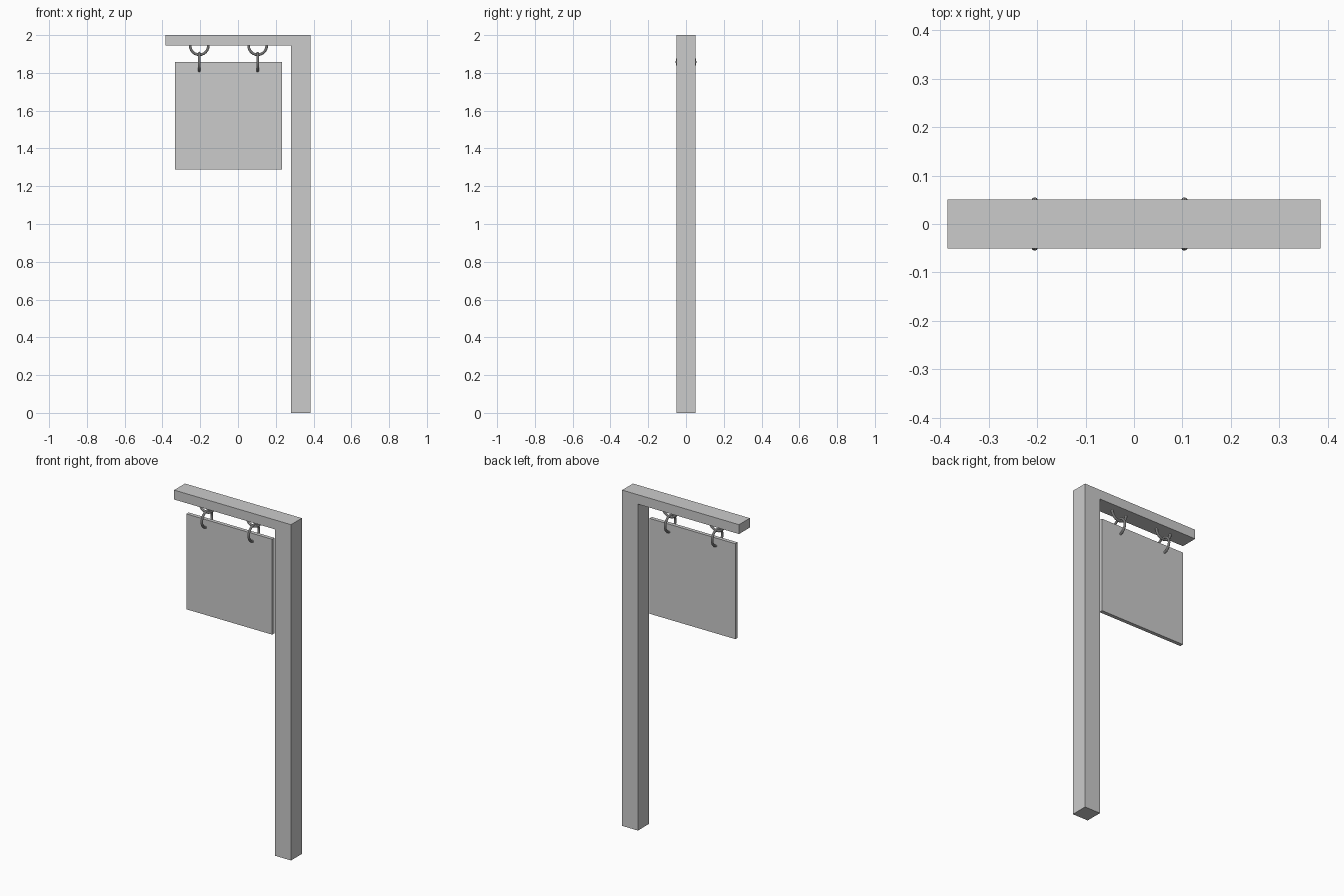
import bpy, bmesh, math

if "Cube" in bpy.data.objects:
    bpy.data.objects.remove(bpy.data.objects["Cube"])


def prism(name, outline, depth):
    """Extrude an (x, z) outline along y, centred on y = 0."""
    bm = bmesh.new()
    face = bm.faces.new([bm.verts.new((x, -depth / 2, z)) for x, z in outline])
    ext = bmesh.ops.extrude_face_region(bm, geom=[face])
    moved = [v for v in ext["geom"] if isinstance(v, bmesh.types.BMVert)]
    bmesh.ops.translate(bm, verts=moved, vec=(0, depth, 0))
    bmesh.ops.recalc_face_normals(bm, faces=bm.faces)
    mesh = bpy.data.meshes.new(name)
    bm.to_mesh(mesh)
    bm.free()
    obj = bpy.data.objects.new(name, mesh)
    bpy.context.collection.objects.link(obj)
    return obj


def ring(name, x, z, rotation):
    bpy.ops.mesh.primitive_torus_add(
        major_segments=24, minor_segments=10, major_radius=0.048,
        minor_radius=0.007, location=(x, 0, z), rotation=rotation)
    obj = bpy.context.object
    obj.name = name
    bpy.ops.object.shade_smooth_by_angle()


# Post with cantilevered arm, one continuous piece
prism("post_and_arm", [(0.281, 0), (0.385, 0), (0.385, 2), (-0.385, 2),
                       (-0.385, 1.944), (0.281, 1.944)], 0.102)

# Hanging sign board
prism("sign_board", [(-0.333, 1.289), (0.233, 1.289),
                     (0.233, 1.857), (-0.333, 1.857)], 0.022)

# Two pairs of linked rings: one set into the arm, one through the board
for side, x in (("left", -0.205), ("right", 0.104)):
    ring(f"arm_ring_{side}", x, 1.944, (math.pi / 2, 0, 0))
    ring(f"board_ring_{side}", x, 1.857, (0, math.pi / 2, 0))
